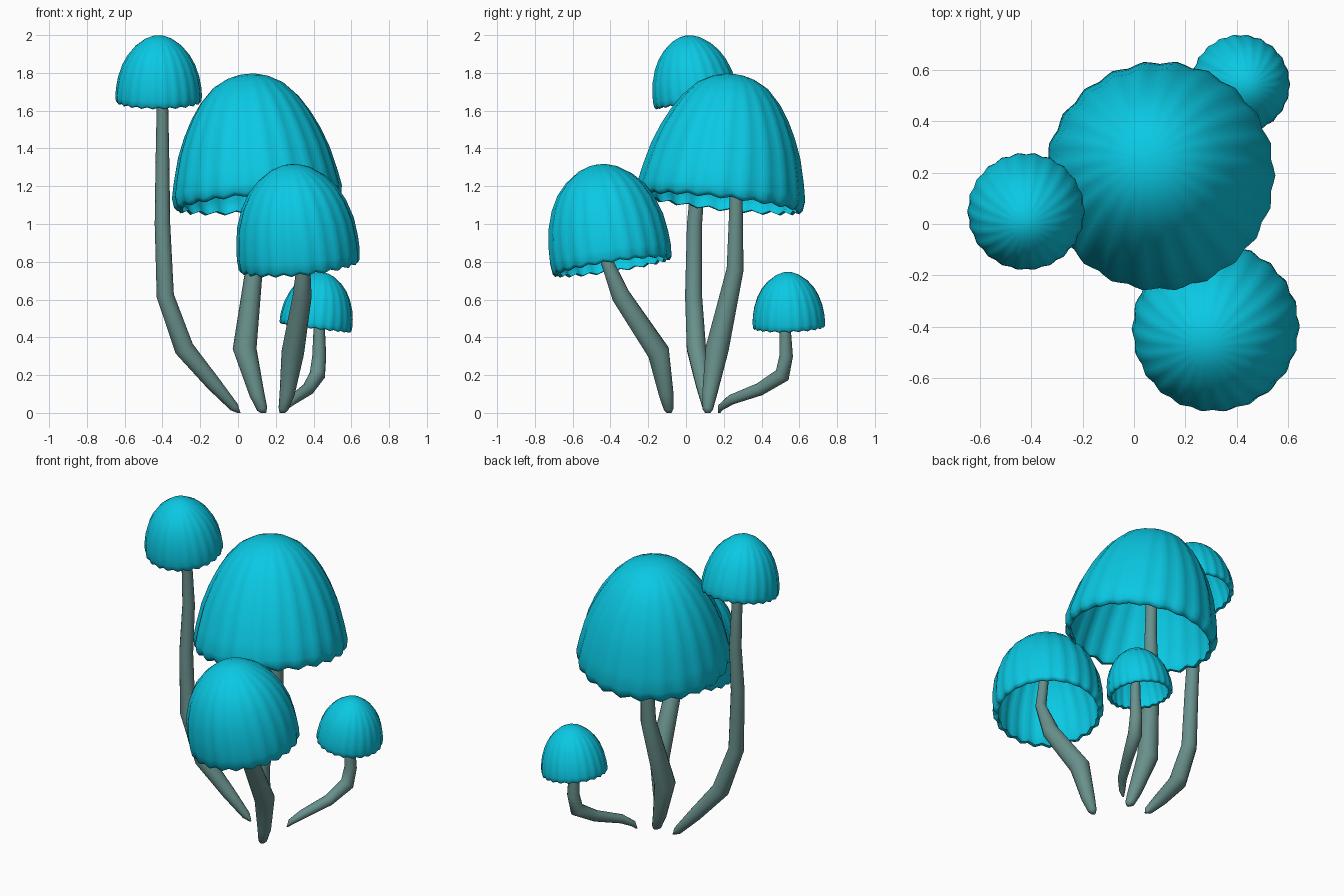
import bpy, bmesh, math
from mathutils import Vector

if "Cube" in bpy.data.objects:
    bpy.data.objects.remove(bpy.data.objects["Cube"])


def material(name, color):
    m = bpy.data.materials.new(name)
    m.diffuse_color = (*color, 1)
    m.use_nodes = True
    m.node_tree.nodes["Principled BSDF"].inputs["Base Color"].default_value = m.diffuse_color
    return m


CAP = material("cap_teal", (0.003, 0.58, 0.77))
STEM = material("stem_grey_green", (0.14, 0.28, 0.26))


def skin(name, rings, mat, angle, tip, end):
    """Bridge a list of vertex rings and close both ends with a pole point."""
    bm = bmesh.new()
    vr = [[bm.verts.new(p) for p in ring] for ring in rings]
    n = len(vr[0])
    for a, b in zip(vr, vr[1:]):
        for i in range(n):
            bm.faces.new((a[i], a[(i + 1) % n], b[(i + 1) % n], b[i]))
    for pole, ring in ((tip, vr[0]), (end, vr[-1])):
        v = bm.verts.new(pole)
        for i in range(n):
            bm.faces.new((ring[i], ring[(i + 1) % n], v))
    bmesh.ops.recalc_face_normals(bm, faces=bm.faces)
    me = bpy.data.meshes.new(name)
    bm.to_mesh(me)
    bm.free()
    me.materials.append(mat)
    ob = bpy.data.objects.new(name, me)
    bpy.context.collection.objects.link(ob)
    bpy.context.view_layer.objects.active = ob
    ob.select_set(True)
    bpy.ops.object.shade_smooth_by_angle(angle=math.radians(angle))
    ob.select_set(False)


# Cap profiles as (radius, height) fractions, apex to rim
ROUND = [(.15, .988), (.32, .945), (.55, .835), (.72, .705), (.84, .565),
         (.94, .38), (.985, .22), (1, .1), (.99, .03), (.955, 0)]
FULL = [(.15, .99), (.32, .955), (.55, .86), (.72, .75), (.85, .61),
        (.95, .43), (.99, .25), (1, .12), (.985, .03), (.95, 0)]
BELL = [(.12, .993), (.25, .97), (.42, .91), (.58, .8), (.7, .68), (.8, .55),
        (.89, .4), (.96, .22), (1, .09), (.985, .03), (.95, 0)]


def cap(name, centre, lean, radius, height, profile, ribs=22):
    """Fluted hollow cap; lean is the sideways drift of the axis per unit height."""
    axis = Vector((*lean, 1)).normalized()
    rot = Vector((0, 0, 1)).rotation_difference(axis)
    centre = Vector(centre)
    seg = ribs * 4
    wall = 0.016

    def ring(r, z):
        pts = []
        for i in range(seg):
            a = 2 * math.pi * i / seg
            wave = math.cos(a * ribs)
            rr = r * (1 + 0.014 * wave * min(1, r / radius * 1.5))
            dz = -0.012 * height * wave if z < 0.05 * height else 0
            pts.append(centre + rot @ Vector((rr * math.cos(a), rr * math.sin(a), z + dz)))
        return pts

    outer = [ring(r * radius, z * height) for r, z in profile]
    # inner wall folds back up from the rim
    inner = [ring(r * radius - min(wall, r * radius * .2), z * (height - wall) + 0.003)
             for r, z in reversed(profile)]
    skin(name, outer + inner, CAP, 80,
         centre + axis * height, centre + axis * (height - wall))


def stem(name, path, sides=14):
    """Tapered tube through (x, y, z, radius) points."""
    pts = [Vector(p[:3]) for p in path]
    rings = []
    for i, p in enumerate(pts):
        t = (pts[min(i + 1, len(pts) - 1)] - pts[max(i - 1, 0)]).normalized()
        if i == 0:
            t = Vector((0, 0, 1))
        u = t.cross(Vector((0, 1, 0))).normalized()
        w = t.cross(u)
        rings.append([p + path[i][3] * (u * math.cos(2 * math.pi * k / sides)
                                        + w * math.sin(2 * math.pi * k / sides))
                      for k in range(sides)])
    skin(name, rings, STEM, 80, pts[0], pts[-1])


# Caps
cap("tall_cap", (-.42, .055, 1.645), (0, -.16), .226, .357, ROUND)
cap("large_cap", (.105, .18, 1.11), (-.08, .11), .445, .69, BELL)
cap("front_cap", (.325, -.39, .775), (-.09, -.15), .322, .548, FULL)
cap("small_cap", (.41, .545, .452), (.13, -.03), .191, .296, ROUND)

# Stems
stem("tall_stem", [(.005, .115, 0, .008), (-.02, .112, .03, .025), (-.13, .09, .155, .04),
                   (-.285, .055, .34, .052), (-.385, .04, .62, .046), (-.4, .045, 1.0, .041),
                   (-.4, .07, 1.3, .037), (-.4, .05, 1.6, .031), (-.41, .02, 1.93, .025)])
stem("large_stem", [(.135, .115, 0, .014), (.128, .115, .02, .028), (.1, .125, .1, .04),
                    (.035, .165, .34, .063), (.085, .26, .76, .046), (.095, .265, 1.1, .036),
                    (.07, .255, 1.72, .03)])
stem("front_stem", [(.235, -.09, 0, .014), (.24, -.092, .02, .026), (.26, -.105, .1, .04),
                    (.29, -.145, .32, .06), (.34, -.345, .62, .05), (.348, -.43, .83, .032),
                    (.28, -.45, 1.25, .024)])
stem("small_stem", [(.23, .175, 0, .006), (.245, .185, .03, .018), (.29, .24, .07, .027),
                    (.37, .39, .125, .034), (.42, .51, .2, .042), (.43, .53, .3, .037),
                    (.43, .525, .45, .03), (.44, .54, .69, .024)])
